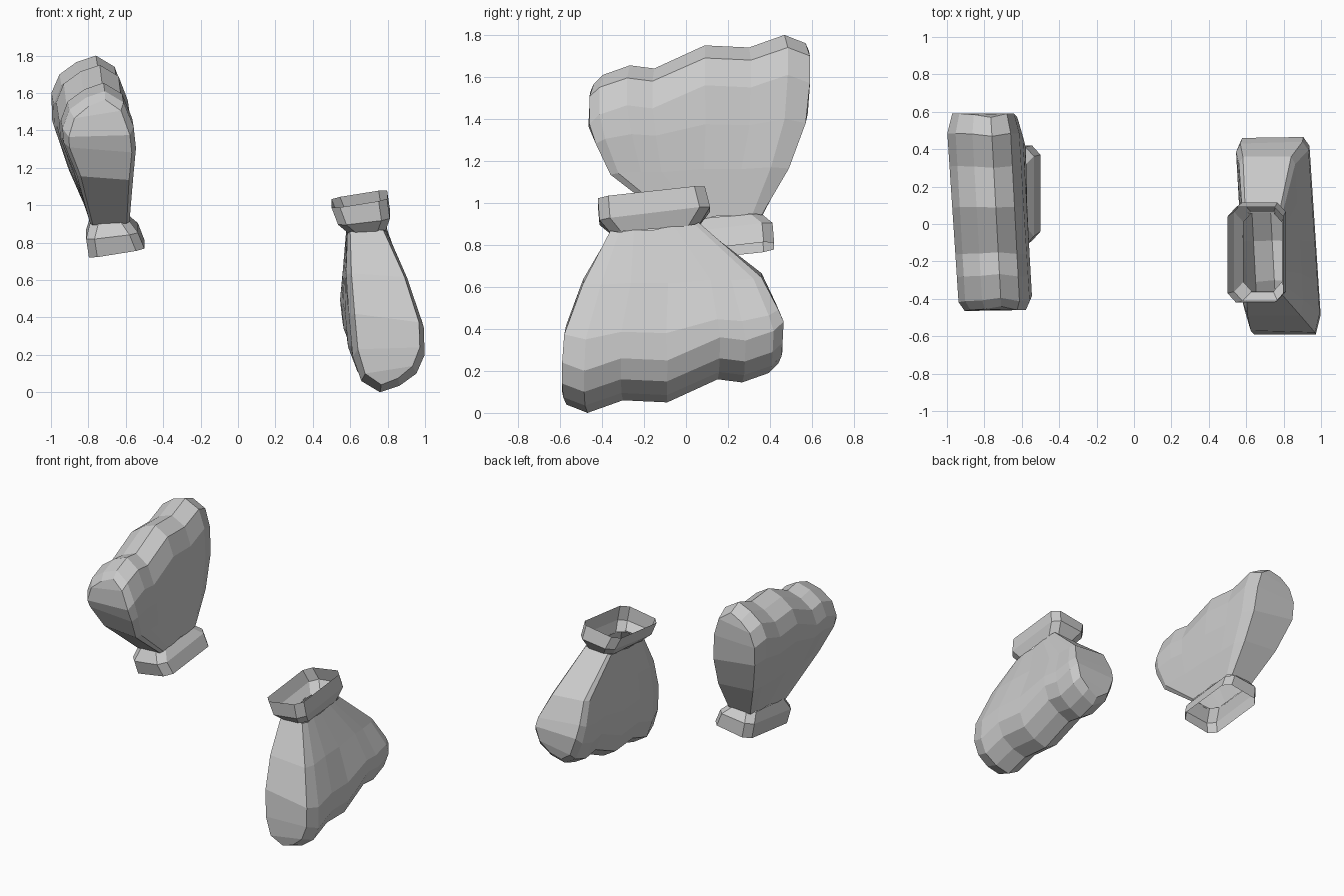
import bpy, bmesh

if "Cube" in bpy.data.objects:
    bpy.data.objects.remove(bpy.data.objects["Cube"])

# Knuckle columns along y: fraction of the fist length, underside height
T = [0, .1, .267, .476, .714, .829, .955, 1]
B = [.04, .0, .06, .05, .16, .145, .19, .235]

# Fist cross-section: x at front, x at back, y start, y end, z, share of knuckle wave
PROFILE = [
    (.585, .58, -.36, .06, .85, .2),
    (.58, .56, -.49, .36, .63, .15),
    (.60, .543, -.57, .43, .40, .5),
    (.62, .555, -.59, .46, .19, 1),
    (.665, .61, -.59, .46, .06, 1),
    (.765, .71, -.57, .44, 0, 1),
    (.87, .81, -.585, .455, .035, 1),
    (.96, .90, -.59, .46, .10, 1),
    (1.005, .935, -.59, .465, .20, 1),
    (1.0, .93, -.58, .44, .35, .6),
    (.91, .86, -.49, .36, .61, .15),
    (.79, .79, -.36, .06, .86, .2),
]

# Cuff rings: x range, y range, z at centre, slope in x, slope in y
CUFF = [
    (.585, .79, -.36, .06, .87, .05, .08),
    (.535, .812, -.412, .115, .935, .12, .12),
    (.50, .797, -.42, .09, 1.035, .16, .11),
]


def section(j):
    t, pts = T[j], []
    for xf, xb, y0, y1, z, w in PROFILE:
        x = xf + t * (xb - xf)
        if j in (0, len(T) - 1):          # narrower end caps
            mid = .69 + (x - .69) * .0 if z > .8 else .77 - .05 * t
            x = mid + (x - mid) * .86
        pts.append((x, y0 + t * (y1 - y0), z + w * B[j]))
    return pts


def cuff_ring(x0, x1, y0, y1, z, sx, sy, cx=.045, cy=.05):
    xy = [(x0 + cx, y0), (x1 - cx, y0), (x1, y0 + cy), (x1, y1 - cy),
          (x1 - cx, y1), (x0 + cx, y1), (x0, y1 - cy), (x0, y0 + cy)]
    return [(x, y, z + sx * (x - .65) + sy * (y + .15)) for x, y in xy]


def loft(name, rings, closed, caps, flip):
    bm = bmesh.new()
    rows = []
    for ring in rings:
        # the second fist is the first one reflected through the centre
        rows.append([bm.verts.new((-x, -y, 1.8 - z) if flip else (x, y, z))
                     for x, y, z in ring])
    n = len(rows[0])
    for a, b in zip(rows, rows[1:]):
        for i in range(n if closed else n - 1):
            k = (i + 1) % n
            bm.faces.new((a[i], a[k], b[k], b[i]))
    if caps:
        # end caps as strips joining the two sides
        for r in (rows[0], rows[-1]):
            for i in range(n // 2 - 1):
                bm.faces.new((r[i], r[i + 1], r[n - 2 - i], r[n - 1 - i]))
    bmesh.ops.recalc_face_normals(bm, faces=bm.faces[:])
    me = bpy.data.meshes.new(name)
    bm.to_mesh(me)
    bm.free()
    # open shells: make sure normals point outward
    c = sum((v.co for v in me.vertices), me.vertices[0].co * 0) / len(me.vertices)
    if sum((p.center - c).dot(p.normal) * p.area for p in me.polygons) < 0:
        me.flip_normals()
    ob = bpy.data.objects.new(name, me)
    bpy.context.collection.objects.link(ob)


for side, flip in (("lower", False), ("upper", True)):
    loft(side + "_fist", [section(j) for j in range(len(T))], False, True, flip)
    loft(side + "_cuff", [cuff_ring(*c) for c in CUFF], True, False, flip)
